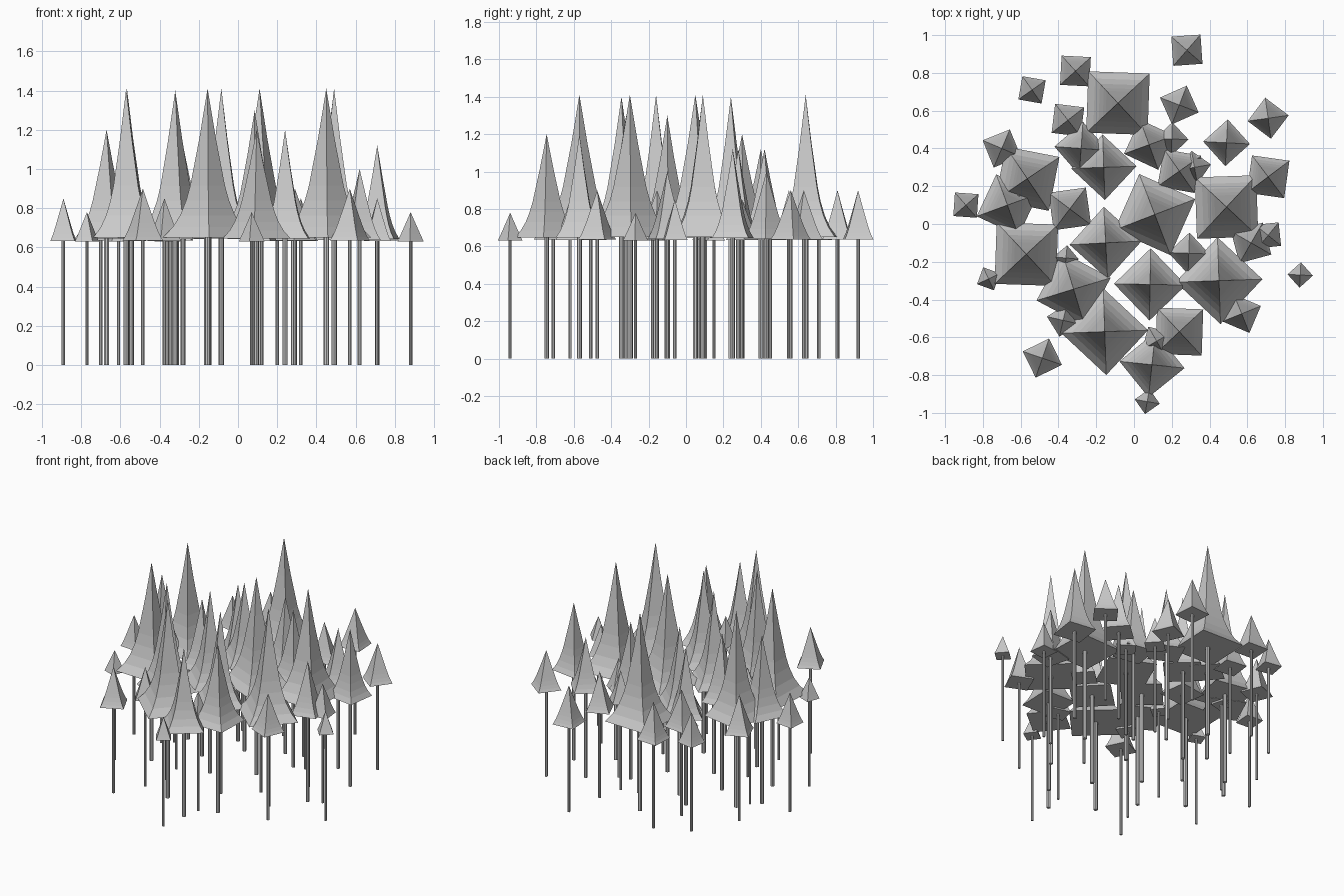
import bpy, bmesh
from math import radians, sin, cos, pi, sqrt, exp

if "Cube" in bpy.data.objects:
    bpy.data.objects.remove(bpy.data.objects["Cube"])

# Size classes: (side length, apex height) -> trees as (x, y, turn in degrees)
TREES = {
    (.325, 1.41): [(-.085, .64, -2), (.11, .05, -24), (.49, .09, 2),
                   (-.57, -.16, -2), (.45, -.30, -43), (-.155, -.57, -43)],
    (.29, 1.40): [(-.565, .24, -11), (-.32, -.345, -28)],
    (.27, 1.30): [(-.15, -.10, -42), (.085, -.32, 44)],
    (.245, 1.20): [(-.16, .30, -43), (-.67, .10, -25), (.24, -.57, -2), (.095, -.745, 39)],
    (.20, 1.12): [(-.28, .40, 41), (.08, .42, -25), (.24, .28, -10),
                  (.71, .25, -8), (-.34, .08, 8)],
    (.175, 1.0): [(.49, .43, 42), (.62, -.10, 15)],
    (.155, .90): [(.28, .92, 4), (-.31, .81, -3), (.24, .63, 24), (-.35, .55, -7),
                  (-.70, .40, 22), (.57, -.475, -23), (-.485, -.71, 26),
                  (.71, .56, -37), (.29, -.155, 43)],
    (.125, .85): [(-.54, .71, -10), (.20, .45, 43), (.71, -.06, 6), (-.89, .10, -4),
                  (-.375, -.51, 32), (.12, -.62, -15), (.32, .30, -35)],
    (.095, .78): [(-.61, .15, 15), (-.77, -.29, -20), (.88, -.27, 42),
                  (-.36, -.18, 40), (.07, -.94, 35)],
}
LEVELS = (0, .07, .15, .25, .35, .66)


def make_object(bm, name):
    bmesh.ops.recalc_face_normals(bm, faces=bm.faces)
    mesh = bpy.data.meshes.new(name)
    bm.to_mesh(mesh)
    bm.free()
    obj = bpy.data.objects.new(name, mesh)
    bpy.context.collection.objects.link(obj)
    return obj


def ring(bm, r, z, sides, phase=0):
    return [bm.verts.new((r * cos(phase + 2 * pi * i / sides),
                          r * sin(phase + 2 * pi * i / sides), z)) for i in range(sides)]


def bridge(bm, a, b):
    n = len(a)
    for i in range(n):
        bm.faces.new((a[i], a[(i + 1) % n], b[(i + 1) % n], b[i]))


def tree(x, y, turn, side, top):
    t = max(0, min(1, (top - .75) / .55))    # big trees flare, small ones are straight
    base = .63 + .02 * t

    # four-sided crown
    bm = bmesh.new()
    rings = []
    for f in LEVELS:
        flare = .54 * (1 - f) + .46 * exp(-7.5 * f)
        r = side / sqrt(2) * (flare * t + (1 - f) * (1 - t))
        rings.append(ring(bm, r, base + f * (top - base), 4, pi / 4))
    bm.faces.new(rings[0])
    for a, b in zip(rings, rings[1:]):
        bridge(bm, a, b)
    tip = bm.verts.new((0, 0, top))
    for k in range(4):
        bm.faces.new((rings[-1][k], rings[-1][(k + 1) % 4], tip))
    crown = make_object(bm, "tree_crown")

    # thin trunk
    bm = bmesh.new()
    r = .008 + .006 * t
    low, high = ring(bm, r, 0, 8), ring(bm, r, base + .01, 8)
    bridge(bm, low, high)
    bm.faces.new(low)
    bm.faces.new(high)
    trunk = make_object(bm, "tree_trunk")

    for obj in (crown, trunk):
        obj.location = (x, y, 0)
        obj.rotation_euler.z = radians(turn)


for (side, top), spots in TREES.items():
    for x, y, turn in spots:
        tree(x, y, turn, side, top)
